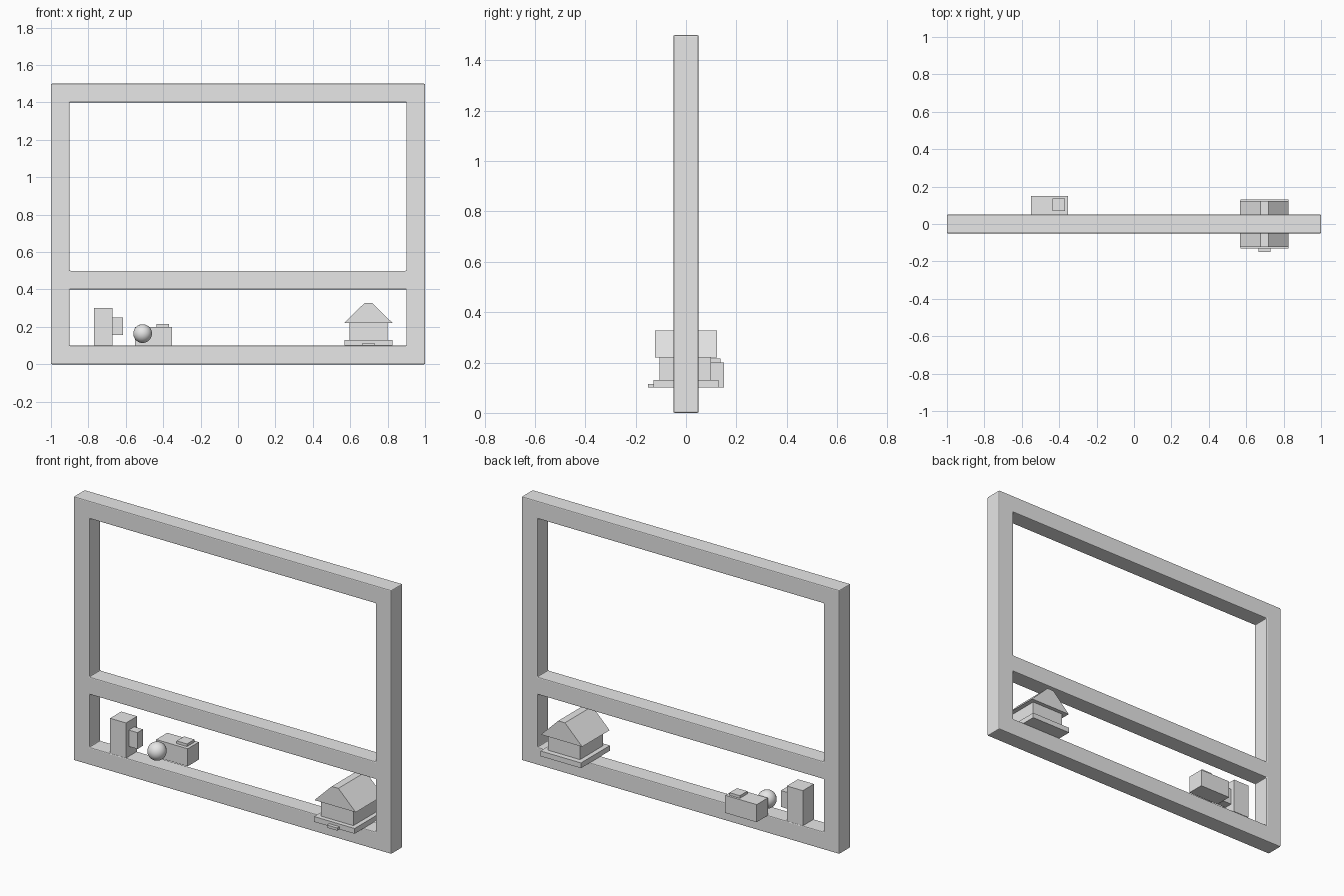
import bpy
import bmesh

cube = bpy.data.objects.get("Cube")
if cube:
    bpy.data.objects.remove(cube, do_unlink=True)

GREY = (0.8, 0.8, 0.8, 1)
grey = bpy.data.materials.new("light_grey")
grey.use_nodes = True
grey.diffuse_color = GREY
grey.node_tree.nodes["Principled BSDF"].inputs["Base Color"].default_value = GREY


def finish(name, bm):
    """Turn a bmesh into a named grey object."""
    bmesh.ops.recalc_face_normals(bm, faces=bm.faces)
    mesh = bpy.data.meshes.new(name)
    bm.to_mesh(mesh)
    bm.free()
    mesh.materials.append(grey)
    obj = bpy.data.objects.new(name, mesh)
    bpy.context.collection.objects.link(obj)
    return obj


def extrude_y(bm, y0, y1):
    """Thicken flat faces lying at y0 back to y1."""
    result = bmesh.ops.extrude_face_region(bm, geom=bm.faces[:], use_keep_orig=True)
    verts = [g for g in result["geom"] if isinstance(g, bmesh.types.BMVert)]
    bmesh.ops.translate(bm, verts=verts, vec=(0, y1 - y0, 0))


def prism(name, profile, y0, y1):
    """Extrude an x-z outline along y."""
    bm = bmesh.new()
    bm.faces.new([bm.verts.new((x, y0, z)) for x, z in profile])
    extrude_y(bm, y0, y1)
    return finish(name, bm)


def box(name, x, y, z):
    """Box from its x, y and z ranges."""
    outline = [(x[0], z[0]), (x[1], z[0]), (x[1], z[1]), (x[0], z[1])]
    return prism(name, outline, *y)


# Frame: a sheet of cells with two openings, thickened and softly bevelled
xs = (-1, -0.9, 0.9, 1)
zs = (0, 0.1, 0.4, 0.5, 1.4, 1.5)
openings = {(1, 1), (1, 3)}
bm = bmesh.new()
grid = [[bm.verts.new((x, -0.05, z)) for z in zs] for x in xs]
for i in range(len(xs) - 1):
    for j in range(len(zs) - 1):
        if (i, j) not in openings:
            bm.faces.new((grid[i][j], grid[i + 1][j], grid[i + 1][j + 1], grid[i][j + 1]))
extrude_y(bm, -0.05, 0.05)
frame = finish("frame", bm)
bevel = frame.modifiers.new("soft_edges", "BEVEL")
bevel.width = 0.005
bevel.segments = 2
bevel.limit_method = "ANGLE"

# Small house
box("house_base", (0.57, 0.825), (-0.13, 0.13), (0.1, 0.13))
box("house_step", (0.665, 0.73), (-0.15, -0.13), (0.1, 0.115))
box("house_walls", (0.597, 0.8), (-0.105, 0.1), (0.13, 0.22))
roof = [(0.567, 0.22), (0.827, 0.22), (0.718, 0.327), (0.676, 0.327)]
prism("house_roof", roof, -0.123, 0.123)

# Mug: tall block with a side handle
box("mug_body", (-0.77, -0.67), (-0.05, 0.05), (0.1, 0.3))
box("mug_handle", (-0.67, -0.615), (-0.025, 0.025), (0.157, 0.25))

# Low box with a small raised button
box("low_box", (-0.55, -0.352), (0.05, 0.15), (0.1, 0.2))
box("low_box_button", (-0.435, -0.37), (0.07, 0.137), (0.2, 0.215))

# Ball
bpy.ops.mesh.primitive_uv_sphere_add(segments=32, ring_count=16, radius=0.05,
                                     location=(-0.51, 0, 0.164))
ball = bpy.context.object
ball.name = "ball"
ball.data.materials.append(grey)
bpy.ops.object.shade_smooth()
